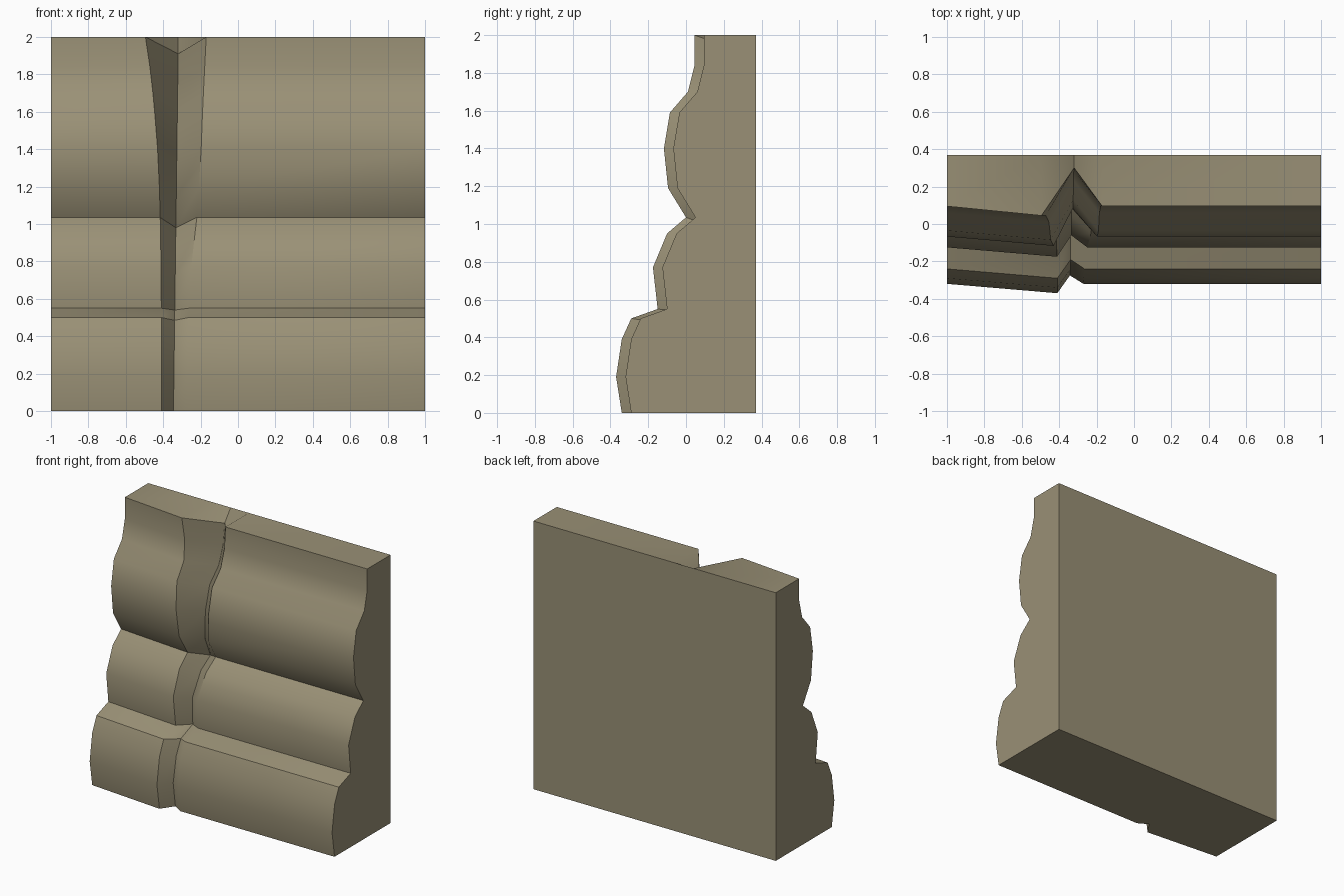
import bpy, bmesh, math

if "Cube" in bpy.data.objects:
    bpy.data.objects.remove(bpy.data.objects["Cube"])

# Colour
stone = bpy.data.materials.new("khaki stone")
stone.diffuse_color = (0.32, 0.28, 0.18, 1)
stone.use_nodes = True
stone.node_tree.nodes["Principled BSDF"].inputs["Base Color"].default_value = stone.diffuse_color

# Moulded wall profile, bottom to top:
# z, y, left lip x, groove y offset, groove z drop, right lip x
ROWS = [
    (0.00, -0.29, -0.41, 0.045, 0.00, -0.27),
    (0.19, -0.32, -0.41, 0.045, 0.005, -0.27),
    (0.39, -0.29, -0.41, 0.048, 0.012, -0.268),
    (0.50, -0.24, -0.41, 0.05, 0.015, -0.265),
    (0.55, -0.10, -0.41, 0.05, 0.01, -0.262),
    (0.77, -0.125, -0.412, 0.065, 0.03, -0.25),
    (0.95, -0.05, -0.414, 0.09, 0.04, -0.23),
    (1.035, 0.05, -0.416, 0.10, 0.055, -0.22),
    (1.19, -0.045, -0.42, 0.125, 0.055, -0.21),
    (1.40, -0.067, -0.43, 0.15, 0.065, -0.197),
    (1.59, -0.035, -0.445, 0.165, 0.075, -0.19),
    (1.70, 0.06, -0.455, 0.175, 0.08, -0.185),
    (1.84, 0.095, -0.471, 0.19, 0.085, -0.178),
    (2.00, 0.095, -0.495, 0.205, 0.09, -0.17),
]
BACK = 0.37

bm = bmesh.new()
# Front skin: left end, raised lip, groove bottom, right lip, right end
grid = []
for z, y, lip, deep, drop, right in ROWS:
    groove = -0.345 + 0.0125 * z
    grid.append([bm.verts.new(p) for p in (
        (-1, y, z), (lip, y - 0.05, z), (groove, y + deep, z - drop),
        (right, y, z), (1, y, z))])
for a, b in zip(grid, grid[1:]):
    for i in range(4):
        bm.faces.new((a[i], a[i + 1], b[i + 1], b[i]))


# Top and bottom caps run straight to the flat back
def back_edge(row, z):
    return [bm.verts.new((v.co.x, BACK, z)) for v in row]


low, high = back_edge(grid[0], 0), back_edge(grid[-1], 2)
for i in range(4):
    bm.faces.new((grid[0][i + 1], grid[0][i], low[i], low[i + 1]))
    bm.faces.new((grid[-1][i], grid[-1][i + 1], high[i + 1], high[i]))
bm.faces.new(low + high[::-1])

# End walls
for i in (0, 4):
    bm.faces.new([r[i] for r in grid] + [high[i], low[i]])

bmesh.ops.recalc_face_normals(bm, faces=bm.faces)
mesh = bpy.data.meshes.new("wall_panel")
bm.to_mesh(mesh)
bm.free()
mesh.materials.append(stone)
wall = bpy.data.objects.new("wall_panel", mesh)
bpy.context.collection.objects.link(wall)

# Soft rolls with crisp seams
wall.select_set(True)
bpy.context.view_layer.objects.active = wall
bpy.ops.object.shade_smooth_by_angle(angle=math.radians(35))
